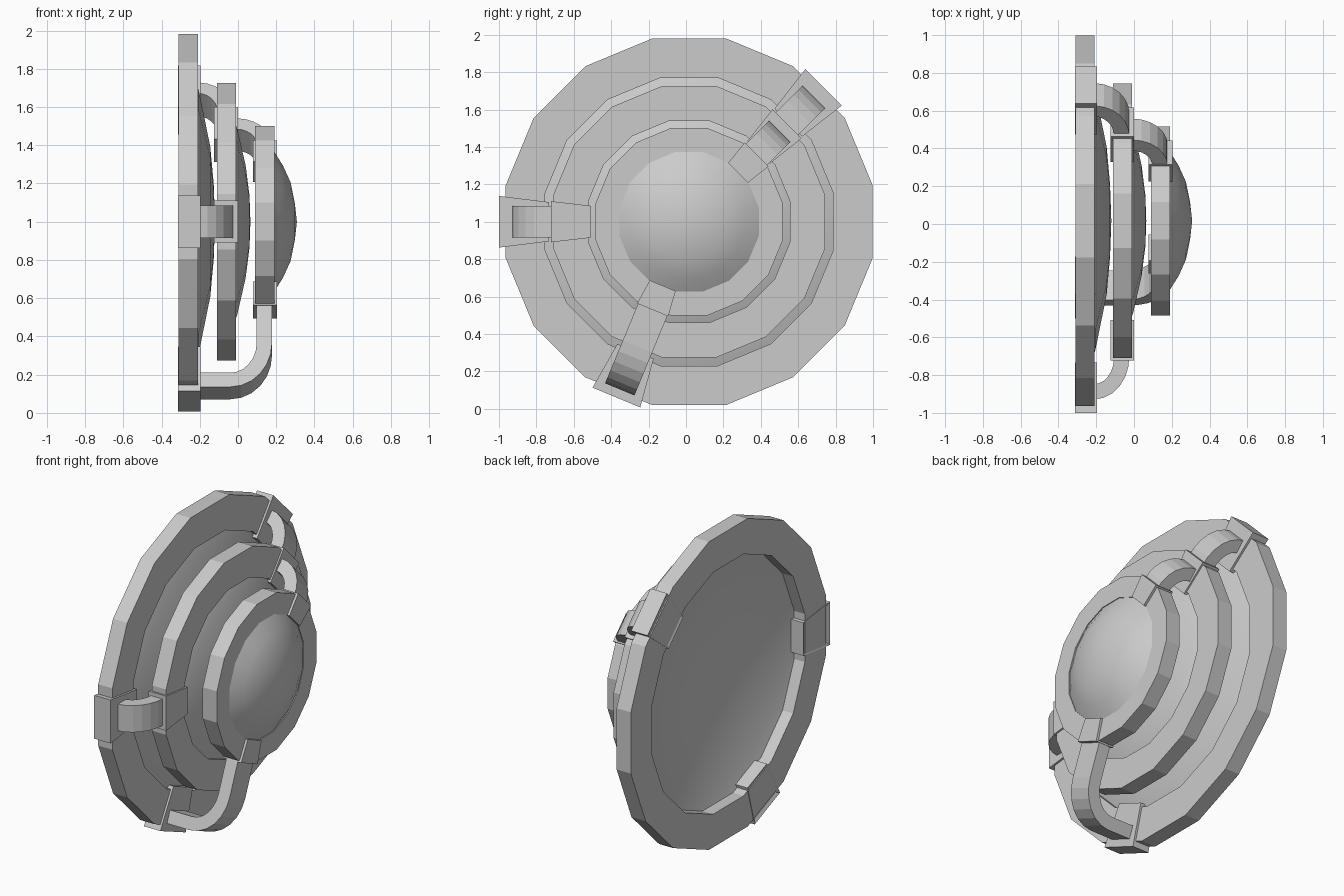
import bpy, bmesh, math
from mathutils import Vector

if "Cube" in bpy.data.objects:
    bpy.data.objects.remove(bpy.data.objects["Cube"])

CY, CZ, SIDES = 0.017, 1.0, 16


def place(x, r, ang, side=0.0):
    """Point from axial x, radius, angle (deg) and tangential offset."""
    c, s = math.cos(math.radians(ang)), math.sin(math.radians(ang))
    return Vector((x, CY + r * c - side * s, CZ + r * s + side * c))


def finish(name, bm, smooth=False):
    bmesh.ops.remove_doubles(bm, verts=bm.verts, dist=1e-5)
    bmesh.ops.recalc_face_normals(bm, faces=bm.faces)
    mesh = bpy.data.meshes.new(name)
    bm.to_mesh(mesh)
    bm.free()
    for p in mesh.polygons:
        p.use_smooth = smooth
    ob = bpy.data.objects.new(name, mesh)
    bpy.context.collection.objects.link(ob)
    return ob


def revolve(name, profile, closed, smooth=False):
    """Sixteen-sided turning of an (x, r) profile about the x axis."""
    bm = bmesh.new()
    step = 360 / SIDES
    rows = [[bm.verts.new(place(x, r, (i + 0.5) * step)) for i in range(SIDES)]
            for x, r in profile]
    pairs = list(zip(rows, rows[1:])) + ([(rows[-1], rows[0])] if closed else [])
    for a, b in pairs:
        for i in range(SIDES):
            j = (i + 1) % SIDES
            bm.faces.new((a[i], a[j], b[j], b[i]))
    bmesh.ops.dissolve_degenerate(bm, dist=1e-6, edges=bm.edges)
    return finish(name, bm, smooth)


def loft(bm, sections):
    rows = [[bm.verts.new(p) for p in s] for s in sections]
    for a, b in zip(rows, rows[1:]):
        for i in range(4):
            bm.faces.new((a[i], a[(i + 1) % 4], b[(i + 1) % 4], b[i]))
    bm.faces.new(rows[0])
    bm.faces.new(rows[-1])


def clip(name, ang, x0, x1, r_in, r_out, w_in, w_out):
    """Tapered block gripping a ring, with a shallow window at the back."""
    bm = bmesh.new()
    loft(bm, [[place(x, r_in, ang, -w_in), place(x, r_in, ang, w_in),
               place(x, r_out, ang, w_out), place(x, r_out, ang, -w_out)]
              for x in (x0, x1)])
    bmesh.ops.recalc_face_normals(bm, faces=bm.faces)
    back = min(bm.faces, key=lambda f: f.calc_center_median().x)
    bmesh.ops.inset_region(bm, faces=[back], thickness=0.03, depth=-0.01)
    finish(name, bm)


def arm(name, ang, path, half=0.085, thick=0.04):
    """Flat strap swept along an (x, r) path."""
    bm = bmesh.new()
    sections = []
    for i, (x, r) in enumerate(path):
        a, b = path[max(i - 1, 0)], path[min(i + 1, len(path) - 1)]
        t = Vector((b[0] - a[0], b[1] - a[1])).normalized()
        n = Vector((-t.y, t.x)) * thick
        sections.append([place(x + n.x, r + n.y, ang, -half),
                         place(x + n.x, r + n.y, ang, half),
                         place(x - n.x, r - n.y, ang, half),
                         place(x - n.x, r - n.y, ang, -half)])
    loft(bm, sections)
    finish(name, bm)


def bend(x0, r0, x1, r1, n=6):
    """Quarter curve leaving along x and arriving along the radius."""
    return [(x0 + (x1 - x0) * math.sin(t), r1 + (r0 - r1) * math.cos(t))
            for t in (math.pi / 2 * i / n for i in range(n + 1))]


# Rings: back x, front x, inner and outer circumradius
RINGS = {"large": (-0.31, -0.21, 0.785, 1.0),
         "middle": (-0.11, -0.01, 0.55, 0.74),
         "small": (0.09, 0.19, 0.38, 0.51)}
for size, (b, f, ri, ro) in RINGS.items():
    revolve(size + "_ring", [(b, ri), (b, ro), (f, ro), (f, ri)], True)

# Lenses: shallow domes set in the rings
LENSES = {"large": [(-0.235, 0.785), (-0.205, 0.70), (-0.145, 0.40), (-0.127, 0.2), (-0.12, 0)],
          "middle": [(-0.03, 0.56), (-0.005, 0.50), (0.04, 0.30), (0.06, 0.14), (0.065, 0)],
          "small": [(0.185, 0.38), (0.235, 0.30), (0.275, 0.21), (0.297, 0.1), (0.308, 0)]}
for size, prof in LENSES.items():
    revolve(size + "_lens", prof, False, True)

# Clips on each ring: x range, radii, half widths
LARGE = (-0.313, -0.197, 0.75, 1.017, 0.105, 0.138)
MIDDLE = (-0.125, 0.0, 0.525, 0.74, 0.085, 0.11)
SMALL = (0.078, 0.205, 0.37, 0.51, 0.075, 0.09)
for ang, label, used in ((45, "upper", "lms"), (180, "side", "lm"), (247.5, "lower", "ls")):
    for key, size, dims in (("l", "large", LARGE), ("m", "middle", MIDDLE), ("s", "small", SMALL)):
        if key in used:
            clip(f"{label}_{size}_clip", ang, *dims)

# Curved arms joining the rings
outer = bend(-0.21, 0.905, -0.065, 0.72)
arm("upper_outer_arm", 45, outer)
arm("side_outer_arm", 180, outer)
arm("upper_inner_arm", 45, bend(-0.01, 0.645, 0.138, 0.49), 0.08)
arm("lower_long_arm", 247.5,
    [(-0.21, 0.93)] + bend(-0.04, 0.93, 0.138, 0.72) + [(0.138, 0.49)])
